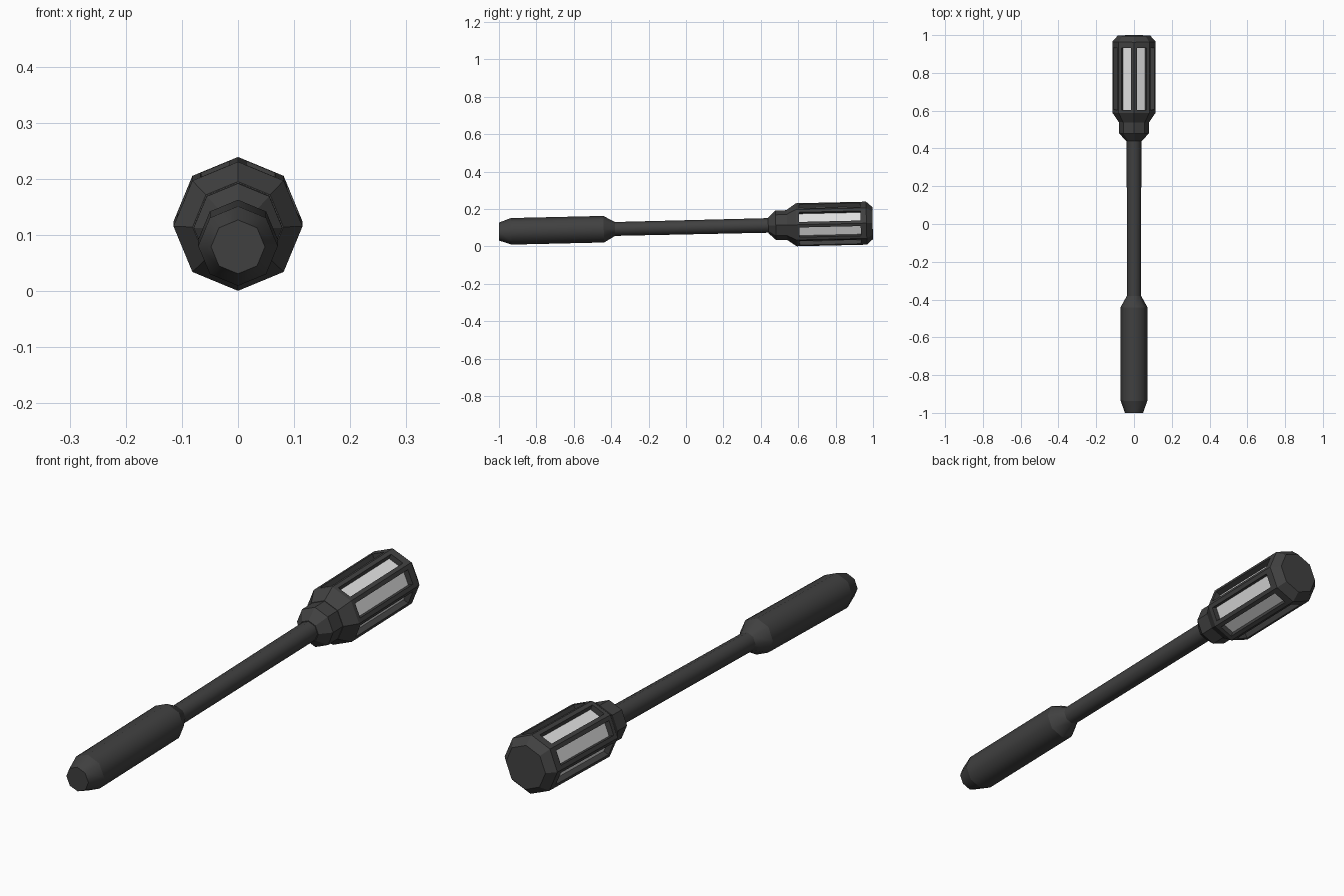
import bpy, bmesh, math
from mathutils import Matrix

if "Cube" in bpy.data.objects:
    bpy.data.objects.remove(bpy.data.objects["Cube"])

SIDES = 8
# Whole tool lies slightly tilted, resting on the head and handle
TILT = Matrix.Translation((0, 0, 0.1018)) @ Matrix.Rotation(math.atan(0.023), 4, 'X')


def material(name, rgb):
    m = bpy.data.materials.new(name)
    m.diffuse_color = (*rgb, 1)
    m.use_nodes = True
    m.node_tree.nodes["Principled BSDF"].inputs["Base Color"].default_value = m.diffuse_color
    return m


DARK = material("dark_grey", (0.052, 0.052, 0.052))
LIGHT = material("pale_lamp", (0.75, 0.75, 0.75))


def lathe(name, profile, smooth=False, windows=None):
    """Octagonal turned part along y; profile is (y, radius) pairs."""
    bm = bmesh.new()
    rings = []
    for y, r in profile:
        rings.append([bm.verts.new((r * math.sin(math.tau * i / SIDES), y,
                                    r * math.cos(math.tau * i / SIDES)))
                      for i in range(SIDES)])
    panes = []
    for k, (a, b) in enumerate(zip(rings, rings[1:])):
        for i in range(SIDES):
            j = (i + 1) % SIDES
            f = bm.faces.new((a[i], a[j], b[j], b[i]))
            f.smooth = smooth
            if k == windows:
                panes.append(f)
    bm.faces.new(rings[0])
    bm.faces.new(rings[-1])
    bmesh.ops.recalc_face_normals(bm, faces=bm.faces[:])
    # Ring edges stay crisp, lengthwise edges are smoothed
    for ring in rings:
        for i in range(SIDES):
            e = bm.edges.get((ring[i], ring[(i + 1) % SIDES]))
            if e:
                e.smooth = False
    # Recessed lamp panes framed by struts
    if panes:
        bmesh.ops.inset_individual(bm, faces=panes, thickness=0.016, use_even_offset=True)
        bm.normal_update()
        for f in panes:
            n = f.normal.copy()
            ext = bmesh.ops.extrude_discrete_faces(bm, faces=[f])["faces"][0]
            for v in ext.verts:
                v.co -= n * 0.022
            ext.material_index = 1
    bm.transform(TILT)
    me = bpy.data.meshes.new(name)
    bm.to_mesh(me)
    bm.free()
    me.materials.append(DARK)
    me.materials.append(LIGHT)
    ob = bpy.data.objects.new(name, me)
    bpy.context.collection.objects.link(ob)
    return ob


# Grip with tapered ends
lathe("handle", [(-1.0, 0.048), (-0.935, 0.071), (-0.44, 0.071), (-0.38, 0.037)], smooth=True)
# Thin shaft
lathe("shaft", [(-0.40, 0.037), (0.46, 0.039)], smooth=True)
# Collar between shaft and head
lathe("collar", [(0.44, 0.042), (0.48, 0.079), (0.545, 0.079)])
# Lantern head with eight windows
lathe("lamp_head", [(0.54, 0.081), (0.59, 0.115), (0.95, 0.115), (0.965, 0.115), (0.998, 0.086)],
      windows=1)
